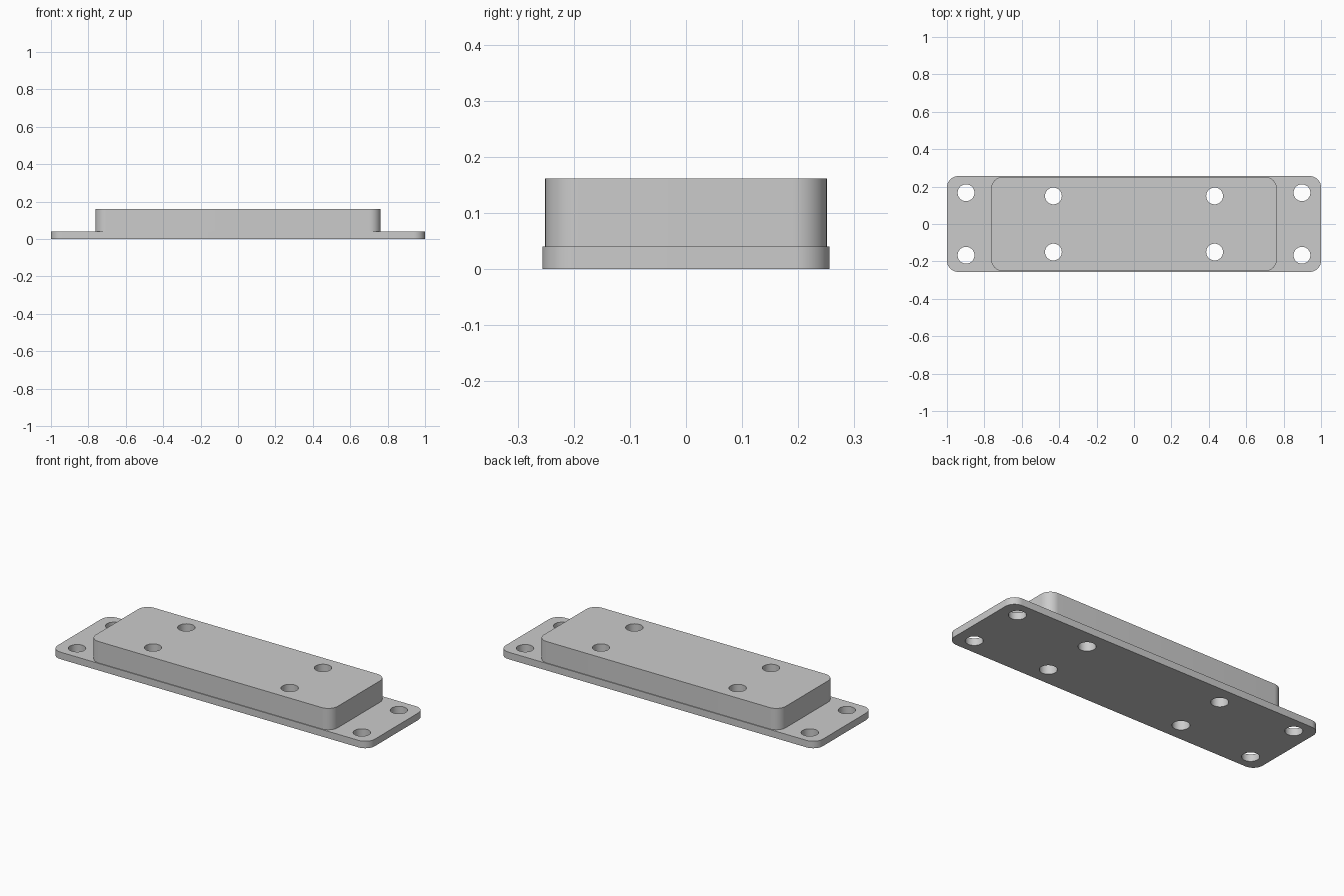
import bpy
import bmesh
import math

cube = bpy.data.objects.get("Cube")
if cube:
    bpy.data.objects.remove(cube, do_unlink=True)

grey = bpy.data.materials.new("light grey")
grey.use_nodes = True
colour = (0.6, 0.6, 0.6, 1)
grey.diffuse_color = colour
grey.node_tree.nodes["Principled BSDF"].inputs["Base Color"].default_value = colour


def prism(name, outline, z0, z1):
    """Extrude a closed outline from z0 to z1."""
    bm = bmesh.new()
    bottom = bm.faces.new([bm.verts.new((x, y, z0)) for x, y in outline])
    ext = bmesh.ops.extrude_face_region(bm, geom=[bottom], use_keep_orig=True)
    top = [v for v in ext["geom"] if isinstance(v, bmesh.types.BMVert)]
    bmesh.ops.translate(bm, verts=top, vec=(0, 0, z1 - z0))
    bmesh.ops.recalc_face_normals(bm, faces=bm.faces)
    mesh = bpy.data.meshes.new(name)
    bm.to_mesh(mesh)
    bm.free()
    mesh.materials.append(grey)
    ob = bpy.data.objects.new(name, mesh)
    bpy.context.collection.objects.link(ob)
    return ob


def arc(cx, cy, r, start, sweep, n):
    return [(cx + r * math.cos(start + sweep * i / n),
             cy + r * math.sin(start + sweep * i / n)) for i in range(n + 1)]


def rounded_rect(hx, hy, r):
    pts = []
    for k, (sx, sy) in enumerate([(1, 1), (-1, 1), (-1, -1), (1, -1)]):
        pts += arc(sx * (hx - r), sy * (hy - r), r, k * math.pi / 2, math.pi / 2, 12)
    return pts


def combine(target, tool, operation):
    """Apply a boolean and discard the helper."""
    mod = target.modifiers.new(operation, "BOOLEAN")
    mod.operation = operation
    mod.solver = "EXACT"
    mod.object = tool
    bpy.context.view_layer.objects.active = target
    bpy.ops.object.modifier_apply(modifier=mod.name)
    bpy.data.objects.remove(tool, do_unlink=True)


# Flange plate with the raised block fused on top
body = prism("mounting_plate", rounded_rect(1, 0.256, 0.06), 0, 0.04)
block = prism("raised_block", rounded_rect(0.763, 0.251, 0.06), 0.02, 0.162)
combine(body, block, "UNION")

# Through holes: four in the flanges, four in the block
for hx, hy in [(0.898, 0.167), (0.431, 0.15)]:
    for sx in (-1, 1):
        for sy in (-1, 1):
            circle = arc(sx * hx, sy * hy, 0.045, 0, 2 * math.pi, 40)[:-1]
            combine(body, prism("hole_cutter", circle, -0.1, 0.3), "DIFFERENCE")

# Smooth curved walls, crisp rims
bpy.ops.object.select_all(action="DESELECT")
body.select_set(True)
bpy.context.view_layer.objects.active = body
bpy.ops.object.shade_smooth_by_angle(angle=math.radians(30))
